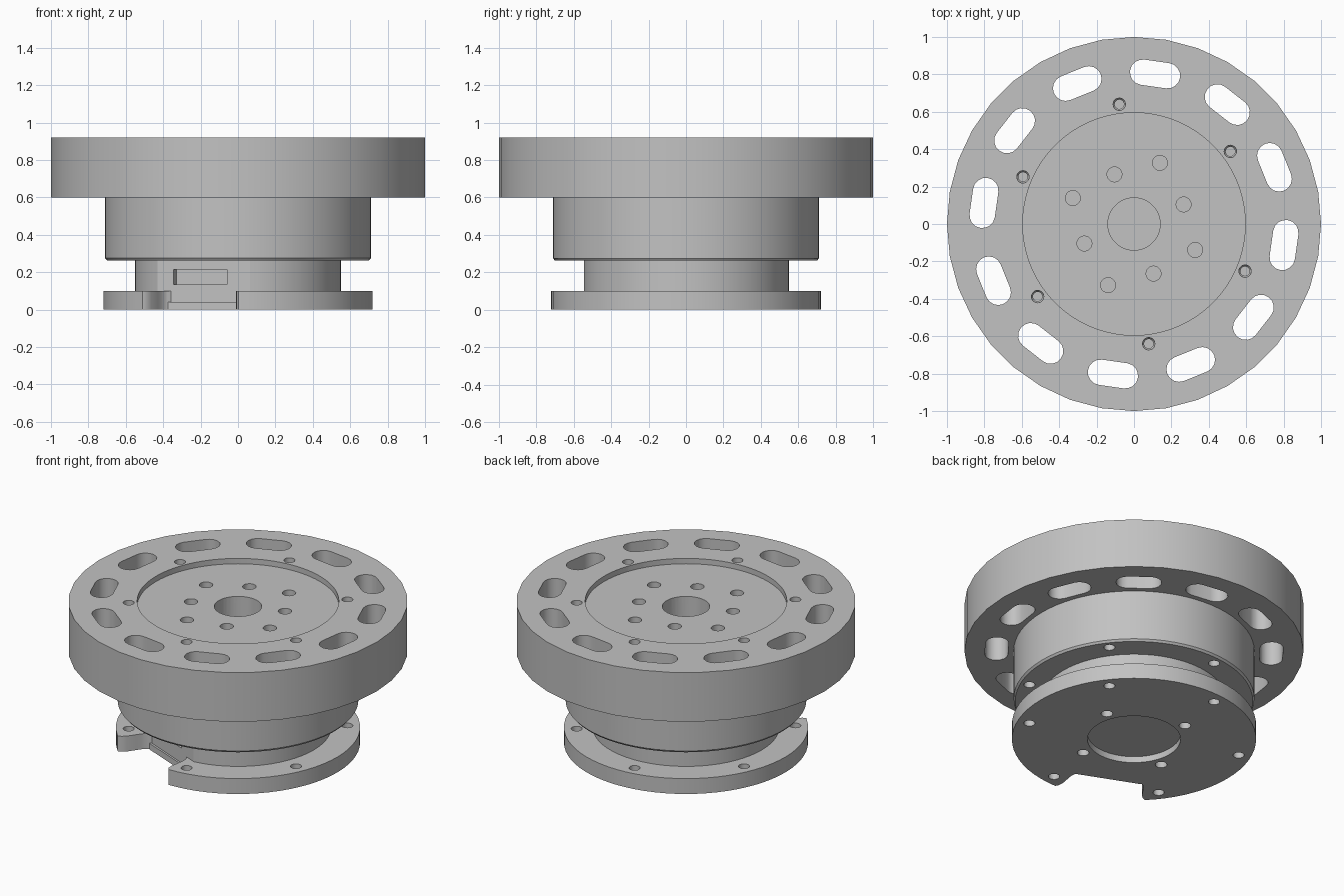
import bpy, bmesh, math
from mathutils import Matrix, Vector

cube = bpy.data.objects.get("Cube")
if cube:
    bpy.data.objects.remove(cube, do_unlink=True)

# Single plain grey
grey = bpy.data.materials.new("plain grey")
grey.use_nodes = True
COLOUR = (0.54, 0.54, 0.54, 1)
grey.diffuse_color = COLOUR
grey.node_tree.nodes["Principled BSDF"].inputs["Base Color"].default_value = COLOUR

NOTCH = math.radians(247.5)   # direction the connector side faces


def polar(r, deg):
    a = math.radians(deg)
    return Vector((r * math.cos(a), r * math.sin(a), 0))


def make(name, bm):
    bmesh.ops.recalc_face_normals(bm, faces=bm.faces)
    me = bpy.data.meshes.new(name)
    bm.to_mesh(me)
    bm.free()
    ob = bpy.data.objects.new(name, me)
    bpy.context.collection.objects.link(ob)
    me.materials.append(grey)
    return ob


def lathe(bm, profile, segs, at=(0, 0, 0)):
    """Revolve an (r, z) profile about a vertical axis through at."""
    at = Vector(at)
    vs = [bm.verts.new(at + Vector((r, 0, z))) for r, z in profile]
    es = [bm.edges.new(p) for p in zip(vs, vs[1:])]
    bmesh.ops.spin(bm, geom=vs + es, cent=at, axis=(0, 0, 1),
                   angle=math.tau, steps=segs, use_duplicate=False)
    bmesh.ops.remove_doubles(bm, verts=bm.verts, dist=1e-5)


def cyl(bm, r, z0, z1, segs, at=(0, 0, 0)):
    lathe(bm, [(0, z0), (r, z0), (r, z1), (0, z1)], segs, at)


def prism(bm, pts, z0, z1, matrix=Matrix()):
    """Extrude a flat outline from z0 to z1."""
    f = bm.faces.new([bm.verts.new(matrix @ Vector((x, y, z0))) for x, y in pts])
    up = bmesh.ops.extrude_face_region(bm, geom=[f])["geom"]
    bmesh.ops.translate(bm, vec=(0, 0, z1 - z0),
                        verts=[v for v in up if isinstance(v, bmesh.types.BMVert)])


def cut(ob, bm):
    cutter = make("cutter", bm)
    cutter.hide_render = True
    mod = ob.modifiers.new("cut", "BOOLEAN")
    mod.operation, mod.solver, mod.object = "DIFFERENCE", "EXACT", cutter
    bpy.context.view_layer.objects.active = ob
    bpy.ops.object.modifier_apply(modifier=mod.name)
    bpy.data.objects.remove(cutter, do_unlink=True)


def smooth(ob):
    bpy.ops.object.select_all(action="DESELECT")
    ob.select_set(True)
    bpy.context.view_layer.objects.active = ob
    bpy.ops.object.shade_smooth_by_angle(angle=math.radians(30))


to_notch = Matrix.Rotation(NOTCH, 4, "Z")   # local +x points out of the notch

# Wide upper ring
bm = bmesh.new()
cyl(bm, 1.0, 0.60, 0.92, 36)
ring = make("upper_ring", bm)
bm = bmesh.new()
cyl(bm, 0.595, 0.5, 1.0, 72)
for k in range(12):   # tangential slots with round ends
    slot = []
    for sgn, start in ((1, 0), (-1, 180)):
        for i in range(9):
            p = polar(0.068, start + i * 22.5)
            slot.append((0.81 + p.x, sgn * 0.067 + p.y))
    prism(bm, slot, 0.5, 1.0, Matrix.Rotation(math.radians(22 + 30 * k), 4, "Z"))
for k in range(6):    # stepped screw holes
    lathe(bm, [(0, 0.76), (0.025, 0.76), (0.025, 0.88), (0.033, 0.89),
               (0.033, 1.0), (0, 1.0)], 20, polar(0.645, 37 + 60 * k))
cut(ring, bm)

# Main drum, rising inside the ring as a sunken hub face
bm = bmesh.new()
lathe(bm, [(0, 0.262), (0.70, 0.262), (0.71, 0.275), (0.71, 0.60),
           (0.596, 0.60), (0.596, 0.885), (0, 0.885)], 72)
drum = make("drum", bm)
bm = bmesh.new()
cyl(bm, 0.14, 0.45, 1.0, 40)
for k in range(4):
    cyl(bm, 0.04, 0.70, 1.0, 20, polar(0.355, 67 + 90 * k))
    cyl(bm, 0.04, 0.70, 1.0, 20, polar(0.285, 21.5 + 90 * k))
for k in range(6):
    cyl(bm, 0.033, 0.2, 0.40, 20, polar(0.645, 37 + 60 * k))
cut(drum, bm)

# Neck with a flat connector side and its socket
bm = bmesh.new()
cyl(bm, 0.55, 0.09, 0.27, 64)
neck = make("neck", bm)
bm = bmesh.new()
prism(bm, [(0.48, -0.5), (0.8, -0.5), (0.8, 0.5), (0.48, 0.5)], 0.0, 0.4, to_notch)
cut(neck, bm)
bm = bmesh.new()
prism(bm, [(0.44, -0.175), (0.6, -0.175), (0.6, 0.135), (0.44, 0.135)],
      0.135, 0.215, to_notch)
cut(neck, bm)

# Base flange with notch, screw holes and centre recess
bm = bmesh.new()
cyl(bm, 0.72, 0.0, 0.10, 72)
base = make("base_flange", bm)
bm = bmesh.new()
half = [(0.48, 0.19), (0.50, 0.212), (0.53, 0.225), (0.62, 0.245),
        (0.65, 0.26), (0.67, 0.285), (0.69, 0.34), (0.9, 0.36)]
prism(bm, half + [(x, -y) for x, y in reversed(half)], -0.1, 0.2, to_notch)
cyl(bm, 0.275, -0.1, 0.04, 48)
for k in range(6):
    cyl(bm, 0.033, -0.1, 0.2, 20, polar(0.645, 37 + 60 * k))
for k in range(4):
    cyl(bm, 0.035, -0.1, 0.08, 20, polar(0.34, 22 + 90 * k))
cut(base, bm)

# Low lip at the foot of the notch
bm = bmesh.new()
prism(bm, [(0.46, -0.2), (0.493, -0.2), (0.493, 0.2), (0.46, 0.2)],
      0.0, 0.04, to_notch)
lip = make("notch_lip", bm)

for ob in (ring, drum, neck, base, lip):
    smooth(ob)
